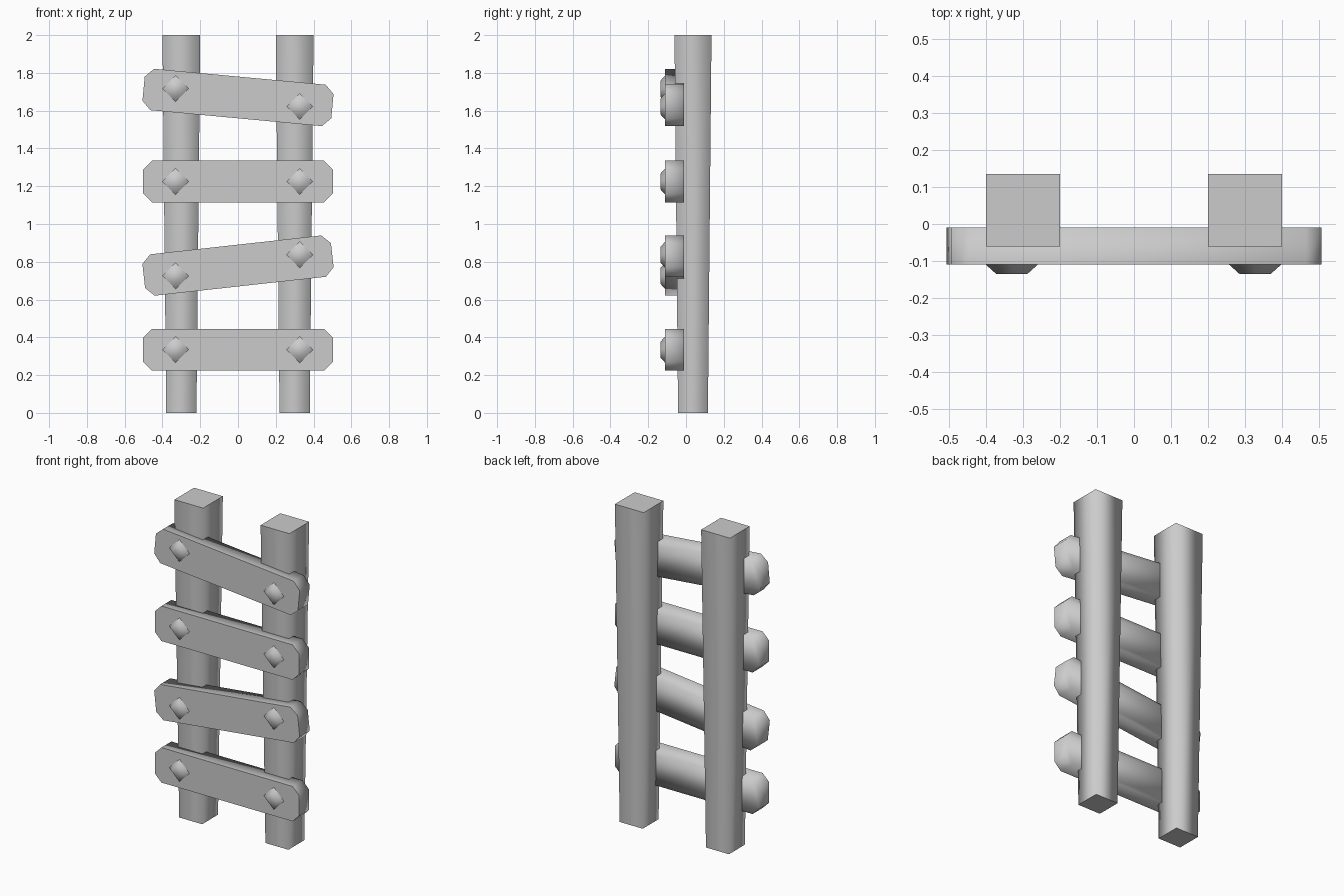
import bpy, bmesh
from math import sin, cos, radians, pi

if "Cube" in bpy.data.objects:
    bpy.data.objects.remove(bpy.data.objects["Cube"])


def loft(name, front, back, flat_caps):
    """Solid between two matching loops; side edges are smooth, chosen caps stay flat."""
    bm = bmesh.new()
    a = [bm.verts.new(p) for p in front]
    b = [bm.verts.new(p) for p in back]
    n = len(a)
    caps = [bm.faces.new(a), bm.faces.new(b[::-1])]
    for i in range(n):
        j = (i + 1) % n
        bm.faces.new((a[j], a[i], b[i], b[j]))
    bmesh.ops.recalc_face_normals(bm, faces=bm.faces)
    for f in bm.faces:
        f.smooth = True
    for k in flat_caps:
        for e in caps[k].edges:
            e.smooth = False
    mesh = bpy.data.meshes.new(name)
    bm.to_mesh(mesh)
    bm.free()
    obj = bpy.data.objects.new(name, mesh)
    bpy.context.collection.objects.link(obj)
    return obj


def square(cx, cy, h, hy, z):
    return [(cx + sx * h, cy + sy * hy, z) for sx, sy in ((-1, -1), (1, -1), (1, 1), (-1, 1))]


def post(name, x):
    loft(name, square(x, 0.037, 0.1, 0.098, 2), square(x, 0.037, 0.08, 0.079, 0), (0, 1))


def rung(name, z, tilt):
    # chamfered plank outline, tilted in the front plane
    L, H, c = 0.502, 0.11, 0.046
    pts = [(-L, -H + c), (-L + c, -H), (L - c, -H), (L, -H + c),
           (L, H - c), (L - c, H), (-L + c, H), (-L, H - c)]
    t = radians(tilt)
    pts = [(x * cos(t) - w * sin(t), z + x * sin(t) + w * cos(t)) for x, w in pts]
    loft(name, [(x, -0.11, w) for x, w in pts], [(x, -0.01, w) for x, w in pts], (0,))


def bolt(name, x, z):
    # diamond-shaped tapered head
    def ring(r, y):
        return [(x + r * cos(i * pi / 2), y, z + r * sin(i * pi / 2)) for i in range(4)]
    loft(name, ring(0.042, -0.135), ring(0.071, -0.109), (1,))


# Side posts
post("left_post", -0.3)
post("right_post", 0.3)

# Rungs with their bolts: centre height, tilt, left and right bolt heights
rungs = [(0.335, 0, 0.335, 0.335), (0.78, 6.3, 0.725, 0.837),
         (1.225, 0, 1.225, 1.225), (1.67, -5.3, 1.717, 1.622)]
for i, (z, tilt, zl, zr) in enumerate(rungs, 1):
    rung(f"rung_{i}", z, tilt)
    bolt(f"left_bolt_{i}", -0.33, zl)
    bolt(f"right_bolt_{i}", 0.327, zr)
